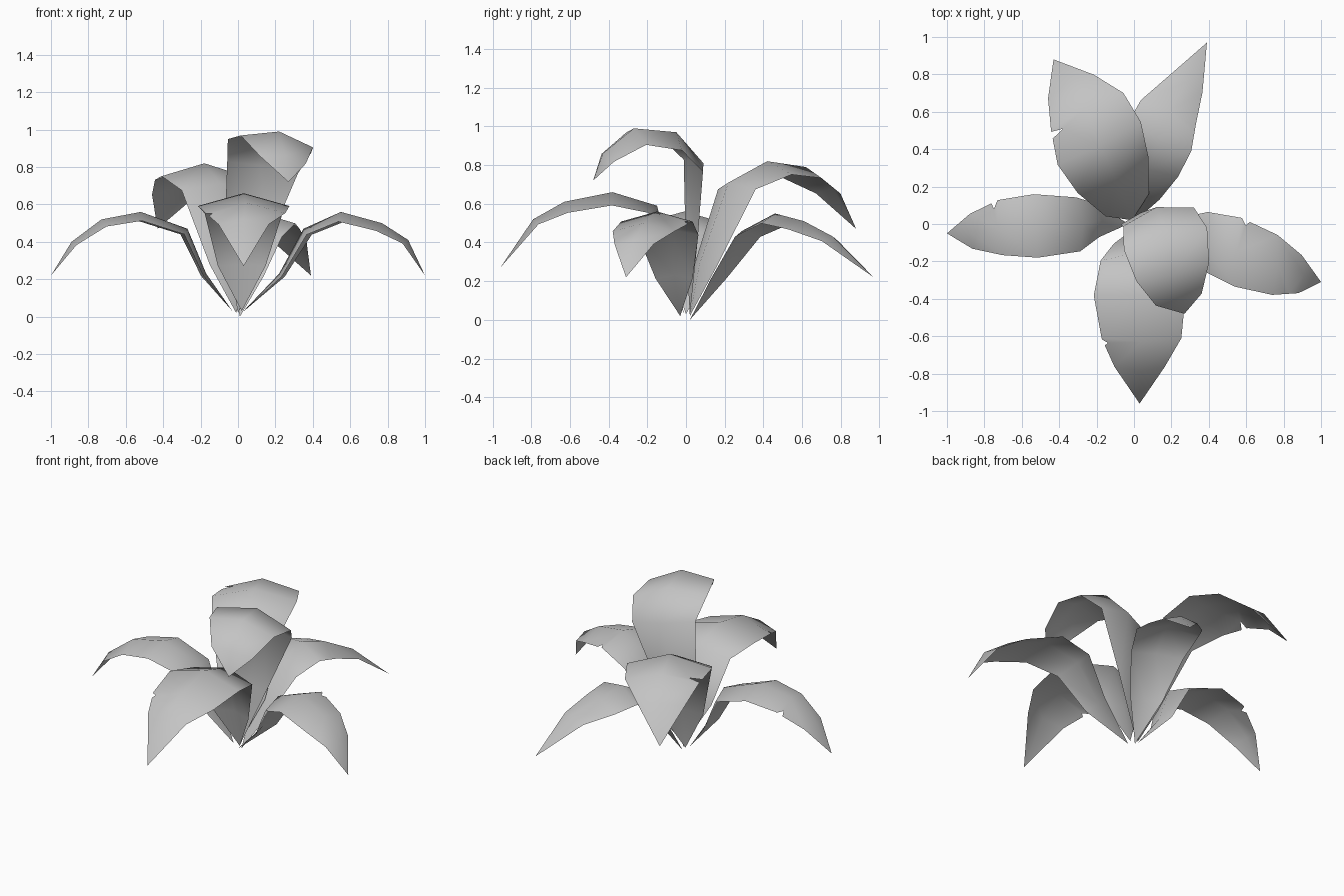
import bpy
import bmesh
from math import atan2, cos, sin
from mathutils import Vector

# Remove the default cube only
cube = bpy.data.objects.get("Cube")
if cube:
    bpy.data.objects.remove(cube, do_unlink=True)

# Single leaf colour
leaf_grey = bpy.data.materials.new("leaf_grey")
leaf_grey.use_nodes = True
colour = (0.55, 0.55, 0.55, 1)
leaf_grey.diffuse_color = colour
leaf_grey.node_tree.nodes["Principled BSDF"].inputs["Base Color"].default_value = colour

# Shared outline: half width at each row from base to tip
OUTLINE = (0, 0.52, 0.85, 1, 0.87, 0.55, 0)
ARCH = 0.28          # how far the edges drop below the midrib
LEFT, RIGHT = 1, -1  # sides as seen looking from base to tip


def edge_points(midrib, across, half_width, side):
    """Blade edge that follows the midrib, dropped to give an arched section."""
    points = []
    last = len(midrib) - 1
    for i, mid in enumerate(midrib):
        along = (midrib[min(i + 1, last)] - midrib[max(i - 1, 0)]).normalized()
        upper = along.cross(across).normalized()
        reach = half_width * OUTLINE[i]
        points.append(mid + across * side * reach - upper * ARCH * reach)
    return points


def torn_points(start, end, mid, place, depth):
    """Three points that cut a small tear into one edge segment."""
    outer = start.lerp(end, place - 0.1)
    inner = start.lerp(end, place).lerp(mid, depth)
    return [outer, inner, start.lerp(end, place + 0.1)]


def make_leaf(name, half_width, path, tears, turn=0, roll=0):
    """One thin leaf: two strips of faces on either side of a midrib."""
    midrib = [Vector(p) for p in path]
    run = midrib[-1] - midrib[2]
    heading = atan2(run.y, run.x) + turn
    across = Vector((-sin(heading), cos(heading), roll))

    bm = bmesh.new()
    spine = [bm.verts.new(p) for p in midrib]
    last = len(spine) - 1
    for side in (LEFT, RIGHT):
        points = edge_points(midrib, across, half_width, side)
        rim = [spine[0]] + [bm.verts.new(p) for p in points[1:last]] + [spine[last]]
        for i in range(last):
            loop = [spine[i], rim[i]]
            for tear_side, row, place, depth in tears:
                if tear_side == side and row == i:
                    centre = midrib[i].lerp(midrib[i + 1], place)
                    cut = torn_points(points[i], points[i + 1], centre, place, depth)
                    loop += [bm.verts.new(p) for p in cut]
            loop += [rim[i + 1], spine[i + 1]]
            loop = list(dict.fromkeys(loop))
            if side == LEFT:
                loop.reverse()
            bm.faces.new(loop)
    for face in bm.faces:
        face.smooth = True
    # Concave torn faces become clean triangles
    bmesh.ops.triangulate(bm, faces=[f for f in bm.faces if len(f.verts) > 4])

    mesh = bpy.data.meshes.new(name)
    bm.to_mesh(mesh)
    bm.free()
    mesh.materials.append(leaf_grey)
    leaf = bpy.data.objects.new(name, mesh)
    bpy.context.collection.objects.link(leaf)
    return leaf


# Low spreading leaves
make_leaf("right_leaf", 0.17, [
    (-.03, 0, .03), (-.17, .02, .23), (-.27, 0, .47), (-.52, -.01, .56),
    (-.73, -.02, .52), (-.89, -.04, .40), (-1, -.05, .22)],
    [(RIGHT, 4, 0.15, 0.27)])

make_leaf("left_leaf", 0.185, [
    (.02, -.03, .02), (.22, -.06, .23), (.35, -.09, .47), (.55, -.15, .56),
    (.77, -.22, .50), (.91, -.27, .41), (1, -.31, .22)],
    [(LEFT, 3, 0.15, 0.15), (RIGHT, 4, 0.55, 0.2)], turn=0.24)

make_leaf("front_leaf", 0.245, [
    (.02, -.01, .03), (.02, -.07, .28), (.03, -.15, .59), (.03, -.38, .66),
    (.04, -.63, .61), (.03, -.79, .52), (.03, -.96, .27)],
    [(RIGHT, 4, 0.15, 0.12)])

make_leaf("back_left_leaf", 0.185, [
    (.01, .02, 0), (.04, .15, .23), (.08, .29, .46), (.135, .46, .55),
    (.19, .61, .51), (.28, .76, .43), (.39, .97, .22)],
    [(RIGHT, 3, 0.8, 0.45)])

# Raised leaves
make_leaf("back_right_leaf", 0.25, [
    (-.01, .02, .02), (-.02, .07, .29), (-.09, .22, .71), (-.18, .42, .82),
    (-.26, .62, .79), (-.35, .76, .68), (-.43, .88, .47)],
    [(LEFT, 3, 0.85, 0.3)])

make_leaf("tall_curled_leaf", 0.23, [
    (0, .02, .02), (.035, .06, .41), (.12, .09, .81), (.17, -.05, .97),
    (.22, -.27, .99), (.25, -.43, .86), (.27, -.48, .72)],
    [], roll=-0.16)
